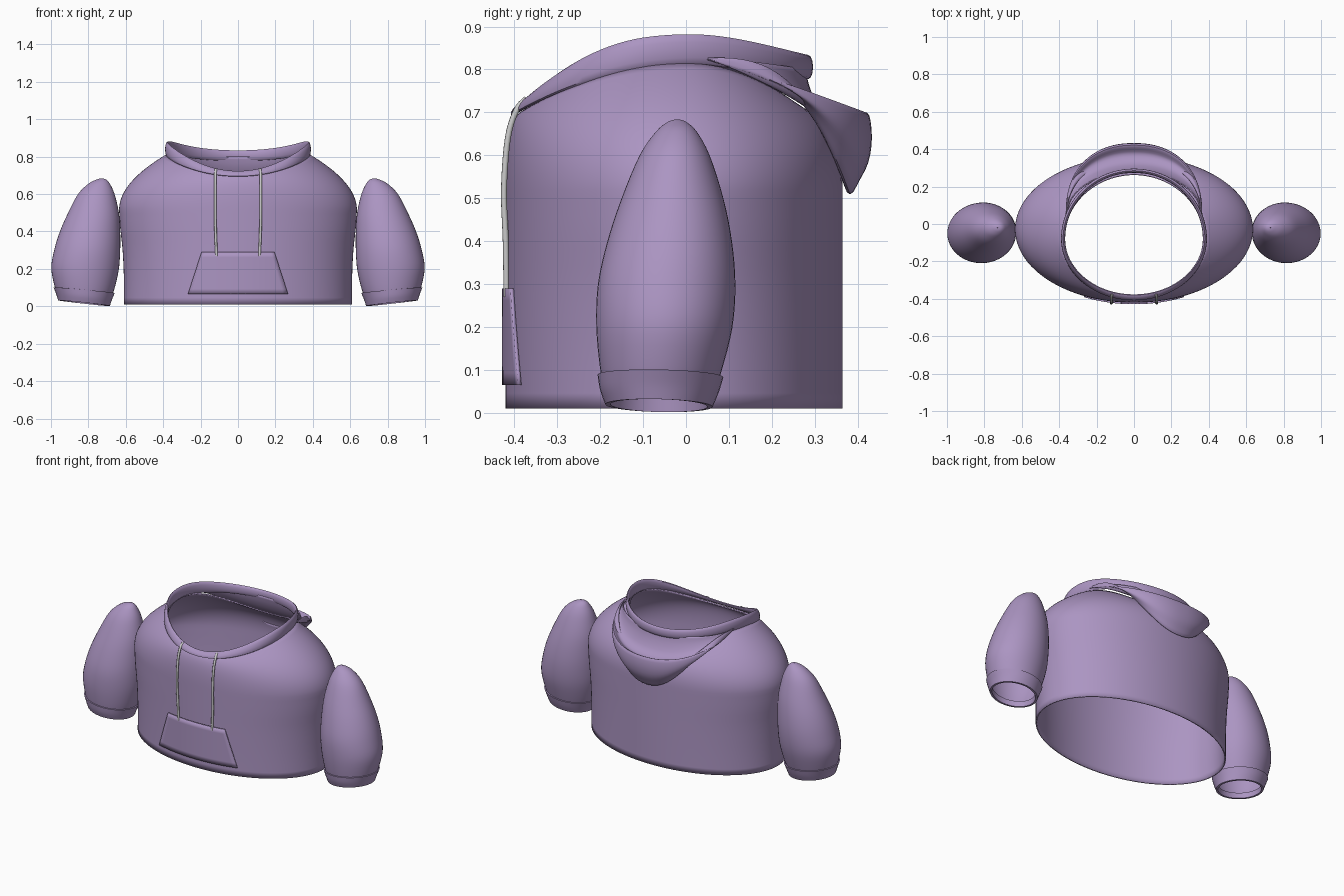
import bpy, bmesh
from math import sin, cos, pi, radians, sqrt

if "Cube" in bpy.data.objects:
    bpy.data.objects.remove(bpy.data.objects["Cube"])

def material(name, col):
    m = bpy.data.materials.new(name)
    m.diffuse_color = (*col, 1)
    m.use_nodes = True
    m.node_tree.nodes["Principled BSDF"].inputs["Base Color"].default_value = m.diffuse_color
    return m

PURPLE = material("purple_cloth", (0.41, 0.30, 0.54))
GREY = material("cord_grey", (0.6, 0.6, 0.6))

def loft(name, rings, around=True, along=False, thick=0.0, offset=-1, mat=PURPLE):
    """Skin a list of equal-length point rings."""
    bm = bmesh.new()
    vs = [[bm.verts.new(p) for p in r] for r in rings]
    n, m = len(vs), len(vs[0])
    for i in range(n if along else n - 1):
        for j in range(m if around else m - 1):
            a, b = vs[i], vs[(i + 1) % n]
            k = (j + 1) % m
            bm.faces.new((a[j], a[k], b[k], b[j]))
    if around:
        bmesh.ops.recalc_face_normals(bm, faces=bm.faces)
    me = bpy.data.meshes.new(name)
    bm.to_mesh(me)
    bm.free()
    ob = bpy.data.objects.new(name, me)
    bpy.context.collection.objects.link(ob)
    me.materials.append(mat)
    if thick:
        s = ob.modifiers.new("thickness", 'SOLIDIFY')
        s.thickness, s.offset = thick, offset
    bpy.ops.object.select_all(action='DESELECT')
    ob.select_set(True)
    bpy.context.view_layer.objects.active = ob
    bpy.ops.object.shade_smooth_by_angle(angle=radians(40))
    return ob

def spline(pts, steps):
    """Catmull-Rom through tuples of any size."""
    P = [pts[0]] + list(pts) + [pts[-1]]
    out = []
    for i in range(1, len(P) - 2):
        for s in range(steps):
            t = s / steps
            out.append(tuple(0.5 * (2*b + (c-a)*t + (2*a-5*b+4*c-d)*t*t + (3*b-a-3*c+d)*t**3)
                             for a, b, c, d in zip(*P[i-1:i+3])))
    return out + [tuple(pts[-1])]

N = 96
ANG = [2 * pi * i / N for i in range(N)]

# Neck opening shared by the body and the hood band
def neck(a):
    y = -0.08 + (0.345 if sin(a) > 0 else 0.308) * sin(a)
    return 0.375 * cos(a), y, 0.82 - (1.5 if y > 0 else 0.8) * y * y

# Body: straight lower tube, then shoulders curving into the neck
def body_point(a, rx, z):
    return rx * cos(a), -0.028 + 0.393 * sin(a), z

rings = [[body_point(a, rx, z) for a in ANG]
         for rx, z in spline([(.61, .01), (.61, .15), (.617, .3), (.63, .42), (.636, .52)], 3)]
for i in range(1, 17):
    t = i / 16
    ring = []
    for a in ANG:
        p0, p1, p2 = body_point(a, .636, .52), body_point(a, .63, .67), neck(a)
        ring.append([(1-t)**2*u + 2*t*(1-t)*v + t*t*w for u, v, w in zip(p0, p1, p2)])
    rings.append(ring)
loft("body", rings, thick=0.008)

# Sleeves: rows of z, inner x, outer x, front y, back y
sleeve = spline([(.03, .69, .96, -.187, .06), (.10, .662, .982, -.2, .083),
                 (.2, .638, .998, -.209, .108), (.3, .63, .982, -.205, .115),
                 (.4, .63, .952, -.183, .107), (.5, .637, .908, -.15, .087),
                 (.6, .66, .855, -.108, .055), (.655, .685, .80, -.07, .025),
                 (.678, .705, .755, -.042, .0), (.684, .728, .732, -.022, -.018)], 4)
cuff = spline([(.017, .685, .962, -.188, .062), (.05, .674, .972, -.2, .076),
               (.086, .659, .986, -.206, .087)], 4)

def oval(row, side, tilt, shrink=0.0):
    z, xi, xo, yf, yb = row
    cx, rx, cy, ry = (xi+xo)/2, (xo-xi)/2 - shrink, (yf+yb)/2, (yb-yf)/2 - shrink
    return [(side*(cx + rx*cos(a)), cy + ry*sin(a), z + tilt*(cos(a) - 0.2*sin(a))) for a in ANG[::2]]

for side, tag in ((-1, "left"), (1, "right")):
    loft(tag + "_sleeve", [oval(r, side, .015 * max(0, 1 - r[0]/.4)) for r in sleeve], thick=0.006)
    # Cuff with a lip turned inwards at both ends
    loft(tag + "_cuff", [oval((.05, *cuff[0][1:]), side, .015, .014), oval(cuff[0], side, .015, .012)]
         + [oval(r, side, .015) for r in cuff] + [oval(cuff[-1], side, .015, .008)])

# Hood band: flattened tube around the neck, tallest at the sides
def band_ring(a):
    x, y, z = neck(a)
    f, b = max(0, -sin(a)), max(0, sin(a))
    h = .037 - .022 * f**2 - .009 * b**2
    low = z - .012 + .075 * b**3
    lean = .012 * f
    nx, ny = cos(a), sin(a)
    return [(x + nx*(.004 + .011*cos(q) - lean*sin(q)),
             y + .016*b + ny*(.004 + .011*cos(q) - lean*sin(q)),
             low + h + h*sin(q) + .006*f) for q in ANG[::8]]
loft("hood_band", [band_ring(a) for a in ANG], along=True)

# Fallen hood: profile on the centre line (y, z, drop power), swept round the back
prof = spline([(.275, .80, 1.5), (.29, .745, 1.5), (.325, .685, 1.4), (.375, .665, 1.2),
               (.41, .69, 1.1), (.424, .692, 1.1), (.43, .64, 1.4), (.422, .585, 1.9),
               (.40, .54, 2.5), (.382, .512, 3.0), (.368, .54, 3.0), (.35, .6, 2.6)], 3)
rows = []
for i in range(49):
    t = pi * i / 48
    s = sin(t) ** 0.85
    x = 0.362 * (1 if cos(t) > 0 else -1) * abs(cos(t)) ** 0.9
    rows.append([(x * (1 - .1*sin(t)*(.43 - y)/.15), .05 + (y - .05) * s, .825 + (z - .825) * s**p)
                 for y, z, p in prof])
loft("fallen_hood", rows, around=False, thick=0.006, offset=0)

# Front pocket: curved patch just in front of the body
pocket = []
for i in range(9):
    z = .065 + .225 * i / 8
    w = .268 - .073 * i / 8
    pocket.append([(x, -.028 - .401 * sqrt(1 - (x/.63)**2), z)
                   for x in (w * (j/10 - 1) for j in range(21))])
loft("front_pocket", pocket, around=False, thick=0.008, offset=-1)

# Drawstrings hanging from the band
for side, tag in ((-1, "left"), (1, "right")):
    cu = bpy.data.curves.new(tag + "_drawstring", 'CURVE')
    cu.dimensions = '3D'
    cu.bevel_depth, cu.bevel_resolution, cu.use_fill_caps = .007, 3, True
    path = spline([(.118, -.372, .732), (.121, -.395, .705), (.122, -.415, .64), (.122, -.424, .52),
                   (.12, -.42, .4), (.115, -.418, .27)], 5)
    sp = cu.splines.new('POLY')
    sp.points.add(len(path) - 1)
    for p, (x, y, z) in zip(sp.points, path):
        p.co = (side * x, y, z, 1)
    cu.materials.append(GREY)
    bpy.context.collection.objects.link(bpy.data.objects.new(tag + "_drawstring", cu))
